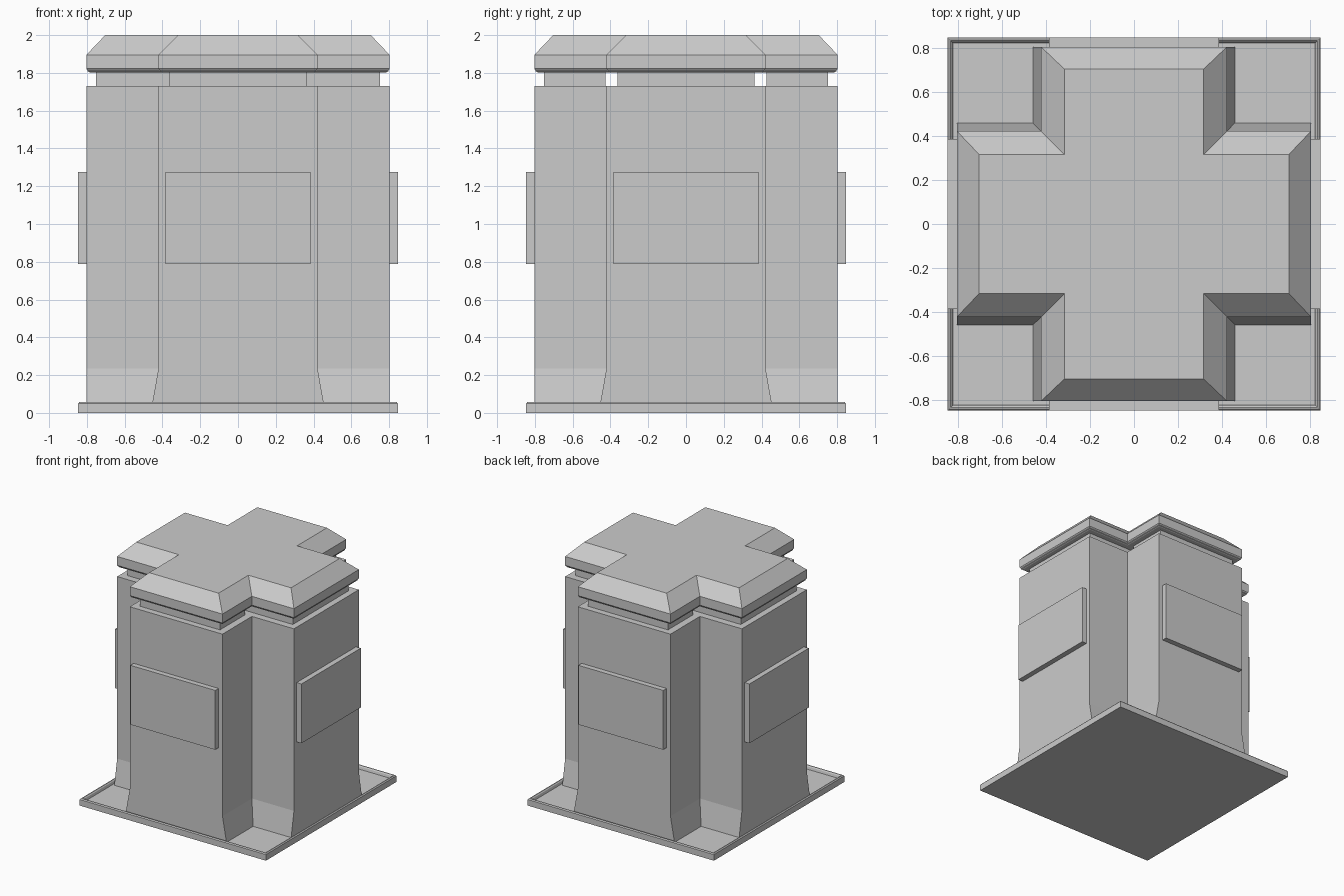
import bpy, bmesh

if "Cube" in bpy.data.objects:
    bpy.data.objects.remove(bpy.data.objects["Cube"])


def cross(a, w):
    """Plus-shaped outline: arm reach a, arm half width w."""
    return [(w, -a), (w, -w), (a, -w), (a, w), (w, w), (w, a),
            (-w, a), (-w, w), (-a, w), (-a, -w), (-w, -w), (-w, -a)]


def rect(x0, x1, y0, y1):
    return [(x0, y0), (x1, y0), (x1, y1), (x0, y1)]


def square(r):
    return rect(-r, r, -r, r)


def loft(name, sections, caps=True):
    """Skin a stack of (z, outline) sections, optionally capping both ends."""
    bm = bmesh.new()
    rings = [[bm.verts.new((x, y, z)) for x, y in pts] for z, pts in sections]
    n = len(rings[0])
    for lo, hi in zip(rings, rings[1:]):
        for i in range(n):
            j = (i + 1) % n
            bm.faces.new((lo[i], lo[j], hi[j], hi[i]))
    if caps:
        bm.faces.new(rings[0][::-1])
        bm.faces.new(rings[-1])
        bmesh.ops.recalc_face_normals(bm, faces=bm.faces)
    mesh = bpy.data.meshes.new(name)
    bm.to_mesh(mesh)
    bm.free()
    obj = bpy.data.objects.new(name, mesh)
    bpy.context.collection.objects.link(obj)
    return obj


# Base tray with a thin raised rim, bevelled on both sides
loft("base_tray", [(0, square(0.846)), (0.05, square(0.846)),
                   (0.058, square(0.839)), (0.058, square(0.832)),
                   (0.05, square(0.825)), (0.03, square(0.82))])

# Cross-shaped pillar, arms flaring in width at the foot
loft("pillar_body", [(0.0, cross(0.803, 0.463)), (0.235, cross(0.803, 0.421)),
                     (1.73, cross(0.803, 0.421))])

# Recessed neck: one long bar plus two separate stubs, leaving narrow gaps
neck = {"neck_bar": (-0.752, 0.752, -0.363, 0.363),
        "neck_front": (-0.363, 0.363, -0.752, -0.425),
        "neck_back": (-0.363, 0.363, 0.425, 0.752)}
for name, r in neck.items():
    loft(name, [(1.73, rect(*r)), (1.805, rect(*r))], caps=False)

# Cross-shaped cap: stepped lower lip and sloping top edges
loft("cap", [(1.803, cross(0.785, 0.403)), (1.808, cross(0.796, 0.414)),
             (1.813, cross(0.796, 0.414)), (1.822, cross(0.803, 0.421)),
             (1.895, cross(0.803, 0.421)), (2.0, cross(0.703, 0.316))])

# Raised panel on each of the four faces
panels = {"panel_front": (-0.385, 0.385, -0.846, -0.803),
          "panel_back": (-0.385, 0.385, 0.803, 0.846),
          "panel_left": (-0.846, -0.803, -0.385, 0.385),
          "panel_right": (0.803, 0.846, -0.385, 0.385)}
for name, r in panels.items():
    loft(name, [(0.788, rect(*r)), (1.275, rect(*r))])
